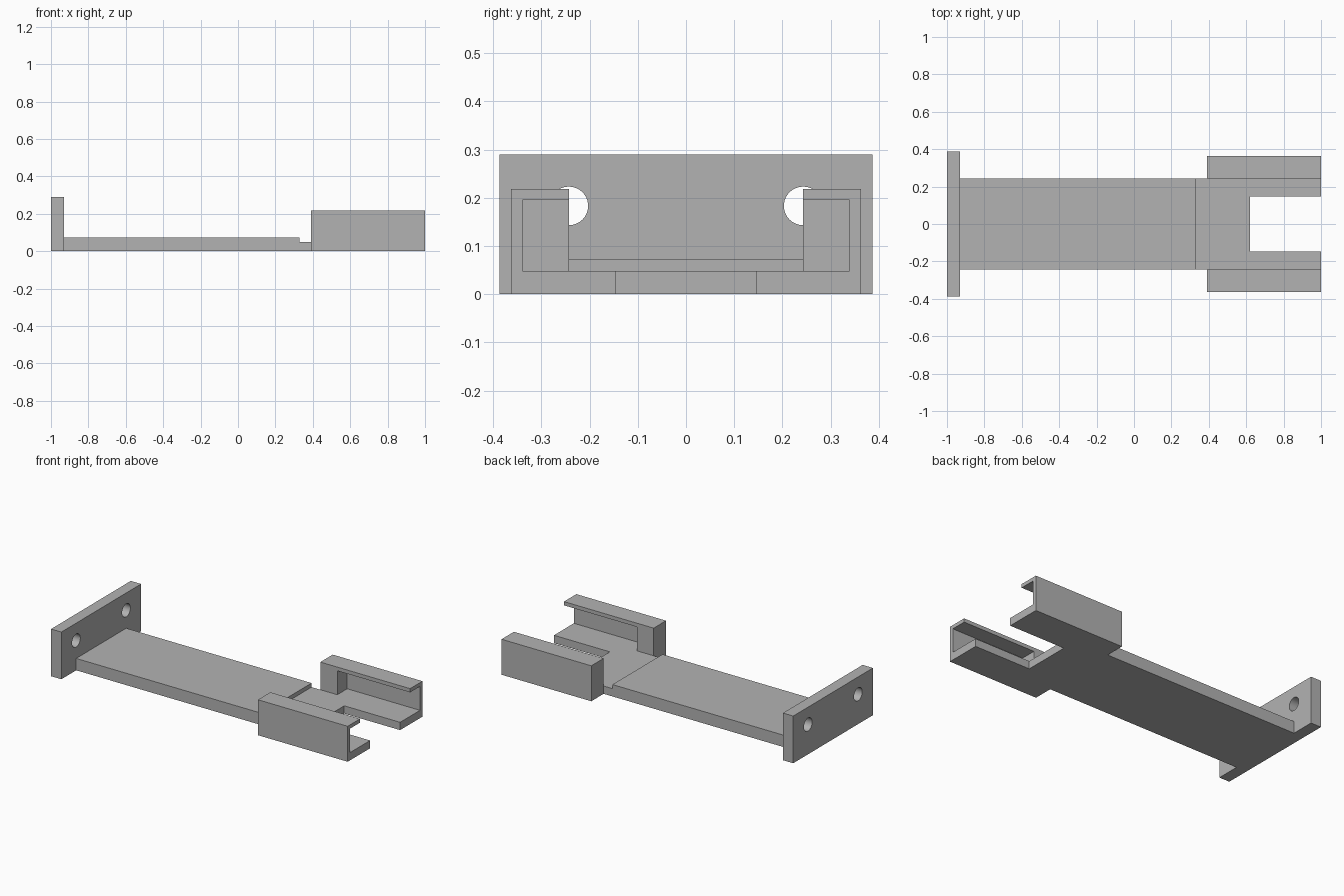
import bpy, bmesh, math
from mathutils import Vector

if "Cube" in bpy.data.objects:
    bpy.data.objects.remove(bpy.data.objects["Cube"], do_unlink=True)

grey = bpy.data.materials.new("plain_grey")
grey.use_nodes = True
colour = (0.45, 0.45, 0.45, 1)
grey.diffuse_color = colour
grey.node_tree.nodes["Principled BSDF"].inputs["Base Color"].default_value = colour

# Main sizes
LEFT, PLATE_FRONT, STEP, RAIL_START, POCKET_START, SLOT_END, RIGHT = -1, -0.93, 0.33, 0.39, 0.505, 0.62, 1
PLATE_Y, RAIL_Y, WALL_Y, STRAP_Y, SLOT_Y = 0.387, 0.363, 0.339, 0.243, 0.146
FLOOR_Z, STRAP_Z, LIP_Z, RAIL_Z, PLATE_Z = 0.048, 0.073, 0.195, 0.218, 0.29
HOLE_Z, HOLE_R = 0.183, 0.04


def prism(name, points, depth):
    """Extrude a closed outline of 3D points along a vector."""
    bm = bmesh.new()
    face = bm.faces.new([bm.verts.new(p) for p in points])
    moved = bmesh.ops.extrude_face_region(bm, geom=[face], use_keep_orig=True)["geom"]
    verts = [g for g in moved if isinstance(g, bmesh.types.BMVert)]
    bmesh.ops.translate(bm, verts=verts, vec=Vector(depth))
    bmesh.ops.recalc_face_normals(bm, faces=bm.faces)
    mesh = bpy.data.meshes.new(name)
    bm.to_mesh(mesh)
    bm.free()
    mesh.materials.append(grey)
    obj = bpy.data.objects.new(name, mesh)
    bpy.context.collection.objects.link(obj)
    return obj


def box(name, x0, x1, y0, y1, z0, z1):
    outline = [(x0, y0, z0), (x1, y0, z0), (x1, y1, z0), (x0, y1, z0)]
    return prism(name, outline, (0, 0, z1 - z0))


# Upright end plate with two screw holes
plate = box("end_plate", LEFT, PLATE_FRONT, -PLATE_Y, PLATE_Y, 0, PLATE_Z)
for side in (-1, 1):
    ring = [(LEFT - 0.1, side * STRAP_Y + HOLE_R * math.cos(a), HOLE_Z + HOLE_R * math.sin(a))
            for a in (math.tau * i / 48 for i in range(48))]
    cutter = prism("hole_cutter", ring, (0.3, 0, 0))
    cutter.hide_render = True
    cutter.hide_set(True)
    cut = plate.modifiers.new("screw_hole", "BOOLEAN")
    cut.object = cutter
    cut.operation = "DIFFERENCE"
    cut.solver = "EXACT"

bpy.context.view_layer.objects.active = plate
plate.select_set(True)
for cut in list(plate.modifiers):
    cutter = cut.object
    bpy.ops.object.modifier_apply(modifier=cut.name)
    bpy.data.objects.remove(cutter, do_unlink=True)
bpy.ops.object.shade_smooth_by_angle(angle=math.radians(30))

# Long flat strap
box("strap", PLATE_FRONT, STEP, -STRAP_Y, STRAP_Y, 0, STRAP_Z)

# Forked floor under the rails, mirrored outline
half = [(STEP, STRAP_Y), (RAIL_START, STRAP_Y), (RAIL_START, RAIL_Y),
        (RIGHT, RAIL_Y), (RIGHT, SLOT_Y), (SLOT_END, SLOT_Y)]
outline = half + [(x, -y) for x, y in reversed(half)]
prism("forked_floor", [(x, y, 0) for x, y in outline], (0, 0, FLOOR_Z))

# Rails: solid stop block, then outer wall with overhanging lip
for side, label in ((1, "back"), (-1, "front")):
    inner, outer = side * STRAP_Y, side * RAIL_Y
    box(label + "_stop_block", RAIL_START, POCKET_START, inner, outer, FLOOR_Z, RAIL_Z)
    hook = [(RAIL_Y, FLOOR_Z), (RAIL_Y, RAIL_Z), (STRAP_Y, RAIL_Z),
            (STRAP_Y, LIP_Z), (WALL_Y, LIP_Z), (WALL_Y, FLOOR_Z)]
    prism(label + "_rail", [(POCKET_START, side * y, z) for y, z in hook], (RIGHT - POCKET_START, 0, 0))
